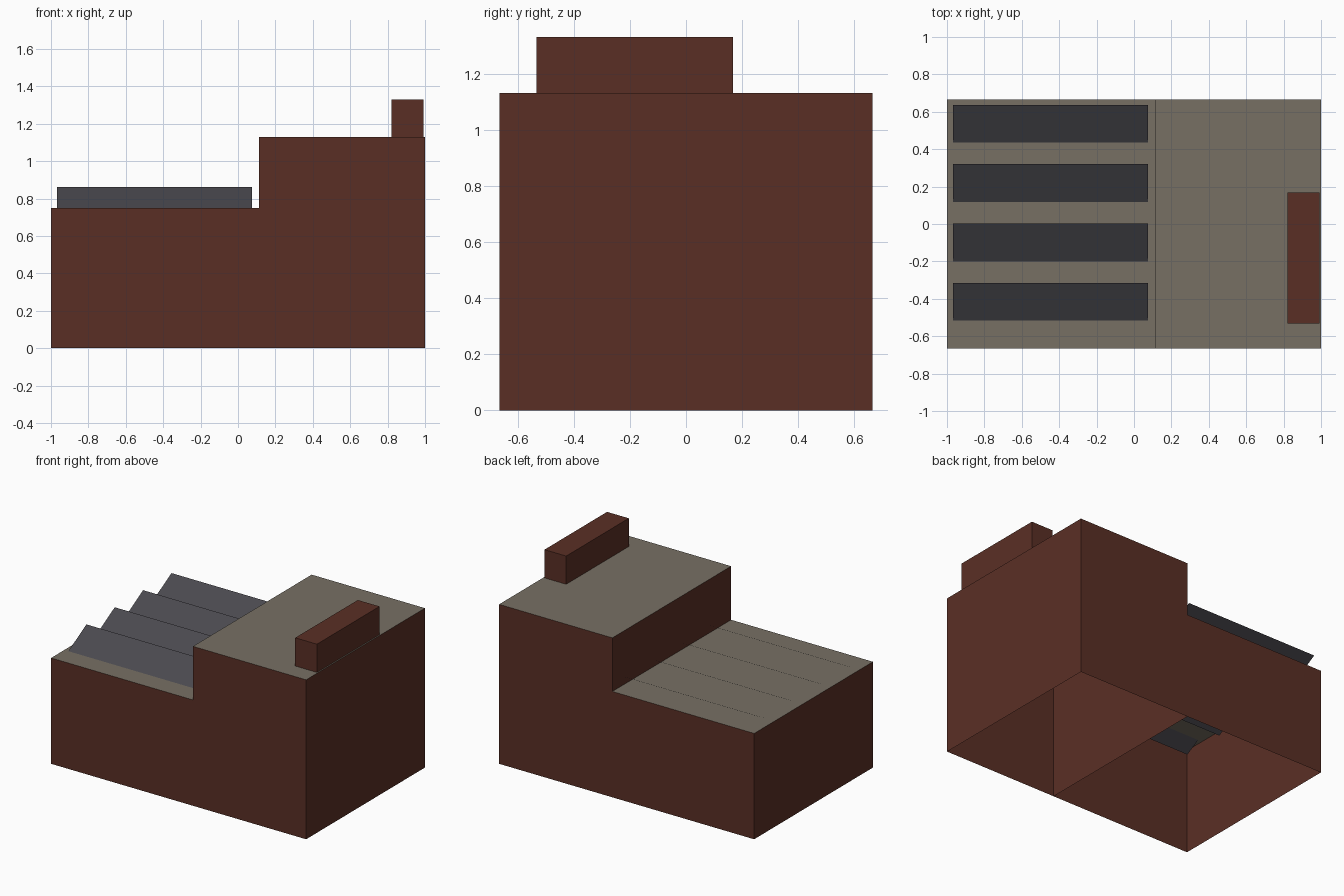
import bpy
import bmesh
from mathutils import Vector

cube = bpy.data.objects.get("Cube")
if cube:
    bpy.data.objects.remove(cube, do_unlink=True)


def material(name, rgb):
    """Flat material from 8-bit display colour."""
    col = [((c / 255 + 0.055) / 1.055) ** 2.4 for c in rgb] + [1.0]
    mat = bpy.data.materials.new(name)
    mat.use_nodes = True
    mat.diffuse_color = col
    mat.node_tree.nodes["Principled BSDF"].inputs["Base Color"].default_value = col
    return mat


BRICK = material("brick brown", (90, 47, 37))
ROOF = material("roof tan", (119, 112, 100))
GLASS = material("skylight grey", (74, 73, 79))


def add_object(name, bm, mats):
    mesh = bpy.data.meshes.new(name)
    bm.to_mesh(mesh)
    bm.free()
    for mat in mats:
        mesh.materials.append(mat)
    obj = bpy.data.objects.new(name, mesh)
    bpy.context.collection.objects.link(obj)
    return obj


def block(name, low, high, mats, open_sides=()):
    """Box between two corners; upward faces use the last material."""
    low, high = Vector(low), Vector(high)
    bm = bmesh.new()
    bmesh.ops.create_cube(bm, size=1)
    bmesh.ops.scale(bm, vec=high - low, verts=bm.verts)
    bmesh.ops.translate(bm, vec=(low + high) / 2, verts=bm.verts)
    bm.normal_update()
    for face in bm.faces:
        if face.normal.z > 0.5:
            face.material_index = len(mats) - 1
    gone = [f for f in bm.faces
            if any(f.normal.dot(Vector(s)) > 0.5 for s in open_sides)]
    bmesh.ops.delete(bm, geom=gone, context='FACES')
    return add_object(name, bm, mats)


DOWN, PLUS_X = (0, 0, -1), (1, 0, 0)
DEPTH, STEP_X, LOW_ROOF, HIGH_ROOF = 0.665, 0.112, 0.75, 1.13

# Hollow building halves, open underneath, sharing one dividing wall
block("tall_hall", (STEP_X, -DEPTH, 0), (1, DEPTH, HIGH_ROOF),
      [BRICK, ROOF], [DOWN])
block("low_hall", (-1, -DEPTH, 0), (STEP_X, DEPTH, LOW_ROOF),
      [BRICK, ROOF], [DOWN, PLUS_X])

# Long roof block
block("chimney", (0.822, -0.533, HIGH_ROOF), (0.992, 0.168, 1.33), [BRICK])

# Slanted skylight sheets, set through the low roof
for i in range(4):
    back = 0.637 - i * 0.3175
    front = back - 0.308
    bm = bmesh.new()
    corners = [(-0.968, front, 0.69), (0.075, front, 0.69),
               (0.075, back, 0.863), (-0.968, back, 0.863)]
    bm.faces.new([bm.verts.new(c) for c in corners])
    add_object(f"skylight_{i + 1}", bm, [GLASS])
